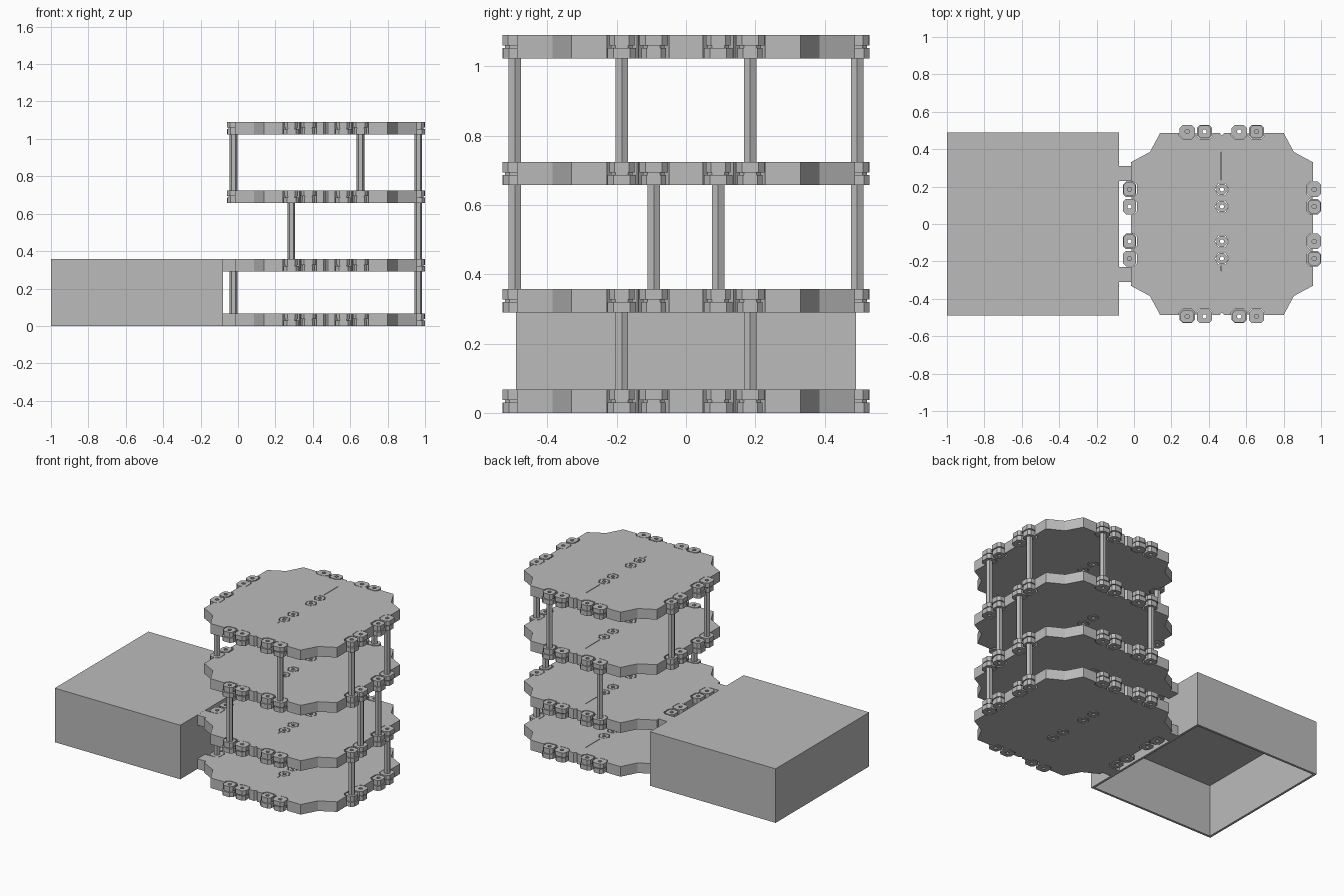
import bpy, bmesh
from math import pi, cos, sin
from mathutils import Matrix, Vector

cube = bpy.data.objects.get("Cube")
if cube:
    bpy.data.objects.remove(cube)

grey = bpy.data.materials.new("plain grey")
grey.use_nodes = True
colour = (0.5, 0.5, 0.5, 1)
grey.diffuse_color = colour
grey.node_tree.nodes["Principled BSDF"].inputs["Base Color"].default_value = colour

CENTRE = Vector((0.47, 0, 0))       # middle of the stack of tiles
LEVELS = (0, 0.29, 0.657, 1.023)    # underside of each tile
THICK = 0.067
OFFSETS = (-0.185, -0.093, 0.093, 0.185)
REACH = 0.494                       # connector distance from tile middle


def prism(bm, outline, z0, z1, hole=None):
    """Extrude an outline, optionally with a hole of as many points."""
    def wall(points, flip):
        low = [bm.verts.new((x, y, z0)) for x, y in points]
        high = [bm.verts.new((x, y, z1)) for x, y in points]
        for i in range(len(points)):
            j = (i + 1) % len(points)
            quad = [low[i], low[j], high[j], high[i]]
            bm.faces.new(quad[::-1] if flip else quad)
        return low, high
    low, high = wall(outline, False)
    if hole is None:
        bm.faces.new(low[::-1])
        bm.faces.new(high)
        return
    in_low, in_high = wall(hole, True)
    for i in range(len(hole)):
        j = (i + 1) % len(hole)
        bm.faces.new([high[i], high[j], in_high[j], in_high[i]])
        bm.faces.new([low[j], low[i], in_low[i], in_low[j]])


def block(bm, x0, x1, y0, y1, z0, z1):
    prism(bm, [(x0, y0), (x1, y0), (x1, y1), (x0, y1)], z0, z1)


def ngon(sides, r, start=0.0, at=(0, 0)):
    return [(at[0] + r * cos(start + 2 * pi * i / sides),
             at[1] + r * sin(start + 2 * pi * i / sides)) for i in range(sides)]


def octagon(rx, ry, cut):
    """Octagon with chamfered corners, starting near angle zero."""
    quarter = [(rx, ry - cut), (rx - cut, ry)]
    pts = [(rx, cut - ry)] + quarter + [(cut - rx, ry), (-rx, ry - cut),
           (-rx, cut - ry), (cut - rx, -ry), (rx - cut, -ry)]
    return pts


def turn(points, angle, offset):
    m = Matrix.Rotation(angle, 2)
    return [tuple(m @ (Vector(p) + Vector(offset))) for p in points]


def make_mesh(name, bm):
    mesh = bpy.data.meshes.new(name)
    bm.to_mesh(mesh)
    bm.free()
    mesh.materials.append(grey)
    return mesh


def add(name, mesh, location=(0, 0, 0)):
    ob = bpy.data.objects.new(name, mesh)
    ob.location = location
    bpy.context.collection.objects.link(ob)
    return ob


# Connector positions: four sides of a tile, then the middle row
spots = [(k * pi / 2, (REACH, o), i % 2) for k in range(4) for i, o in enumerate(OFFSETS)]
spots += [(0, (0, o), i % 2) for i, o in enumerate(OFFSETS)]

# Tile outline with stepped corners and a small notch in front and back
outline = []
for k in range(4):
    outline += turn([(0.487, 0.33), (0.385, 0.385), (0.33, 0.487)], k * pi / 2, (0, 0))
    if k % 2 == 0:
        s = 1 if k == 0 else -1
        outline += [(0.012 * s, 0.487 * s), (0, 0.472 * s), (-0.012 * s, 0.487 * s)]

bm = bmesh.new()
prism(bm, outline, 0, THICK)
tile = add("tile", make_mesh("tile", bm))

# Clearances around the connectors and the centre seam
bm = bmesh.new()
for angle, pos, kind in spots:
    shape = octagon(0.039, 0.0435, 0.018) if pos[0] else ngon(6, 0.037)
    prism(bm, turn(shape, angle, pos), -0.05, THICK + 0.05)
for y0, y1 in ((0.235, 0.385), (-0.25, -0.225)):
    block(bm, -0.006, -0.002, y0, y1, 0.04, THICK + 0.05)
cutter = add("tile_cutter", make_mesh("tile_cutter", bm))
cutter.hide_render = True
cut = tile.modifiers.new("clearances", 'BOOLEAN')
cut.operation = 'DIFFERENCE'
cut.solver = 'EXACT'
cut.object = cutter
tile_mesh = bpy.data.meshes.new_from_object(
    tile.evaluated_get(bpy.context.evaluated_depsgraph_get()))
bpy.data.objects.remove(tile)
bpy.data.objects.remove(cutter)

# Connectors: a wide and a narrow ring joined by a neck, flipped alternately
bm = bmesh.new()
bore = ngon(8, 0.012, -pi / 8)
wide = octagon(0.036, 0.041, 0.017)
slim = octagon(0.032, 0.036, 0.015)
neck = octagon(0.028, 0.031, 0.013)
for angle, pos, kind in spots:
    lower, upper = (slim, wide) if kind else (wide, slim)
    if not pos[0]:
        lower = upper = ngon(8, 0.031, -pi / 8)
    for shape, z0, z1 in ((lower, 0, 0.03), (neck, 0.03, 0.037), (upper, 0.037, THICK)):
        if not pos[0] and shape is neck:
            shape = ngon(8, 0.026, -pi / 8)
        prism(bm, turn(shape, angle, pos), z0, z1, turn(bore, angle, pos))
connector_mesh = make_mesh("connectors", bm)

for n, z in enumerate(LEVELS, 1):
    place = CENTRE + Vector((0, 0, z))
    add(f"tile_{n}", tile_mesh, place)
    add(f"tile_connectors_{n}", connector_mesh, place)

# Hexagonal posts between each pair of tiles
posts = (
    [(s * REACH, o) for s in (-1, 1) for o in (-0.185, 0.185)],
    [(REACH, -0.093), (REACH, 0.093), (-0.185, -REACH), (-0.185, REACH)],
    [(s * REACH, o) for s in (-1, 1) for o in (-0.185, 0.185)]
    + [(0.185, -REACH), (0.185, REACH)],
)
for n, level in enumerate(posts):
    bm = bmesh.new()
    for pos in level:
        prism(bm, ngon(6, 0.021, 0, pos), LEVELS[n] + 0.034, LEVELS[n + 1] + 0.033)
    add(f"posts_{n + 1}", make_mesh("posts", bm), CENTRE)

# Box beside the stack, open underneath
X0, X1, Y, TOP, WALL = -1.0, -0.08, 0.49, 0.358, 0.015
bm = bmesh.new()
block(bm, X0, X1, -Y, Y, TOP - WALL, TOP)
frame = [(X0, -Y), (X1, -Y), (X1, Y), (X0, Y)]
inside = [(X0 + WALL, WALL - Y), (X1 - WALL, WALL - Y),
          (X1 - WALL, Y - WALL), (X0 + WALL, Y - WALL)]
prism(bm, frame, 0, TOP - WALL, inside)
add("open_box", make_mesh("open_box", bm))

# Tabs joining the box to the two lower tiles
bm = bmesh.new()
for z in LEVELS[:2]:
    for y0, y1 in ((-0.31, -0.23), (0.23, 0.31)):
        block(bm, X1, -0.015, y0, y1, z, z + THICK)
add("box_tabs", make_mesh("box_tabs", bm))
